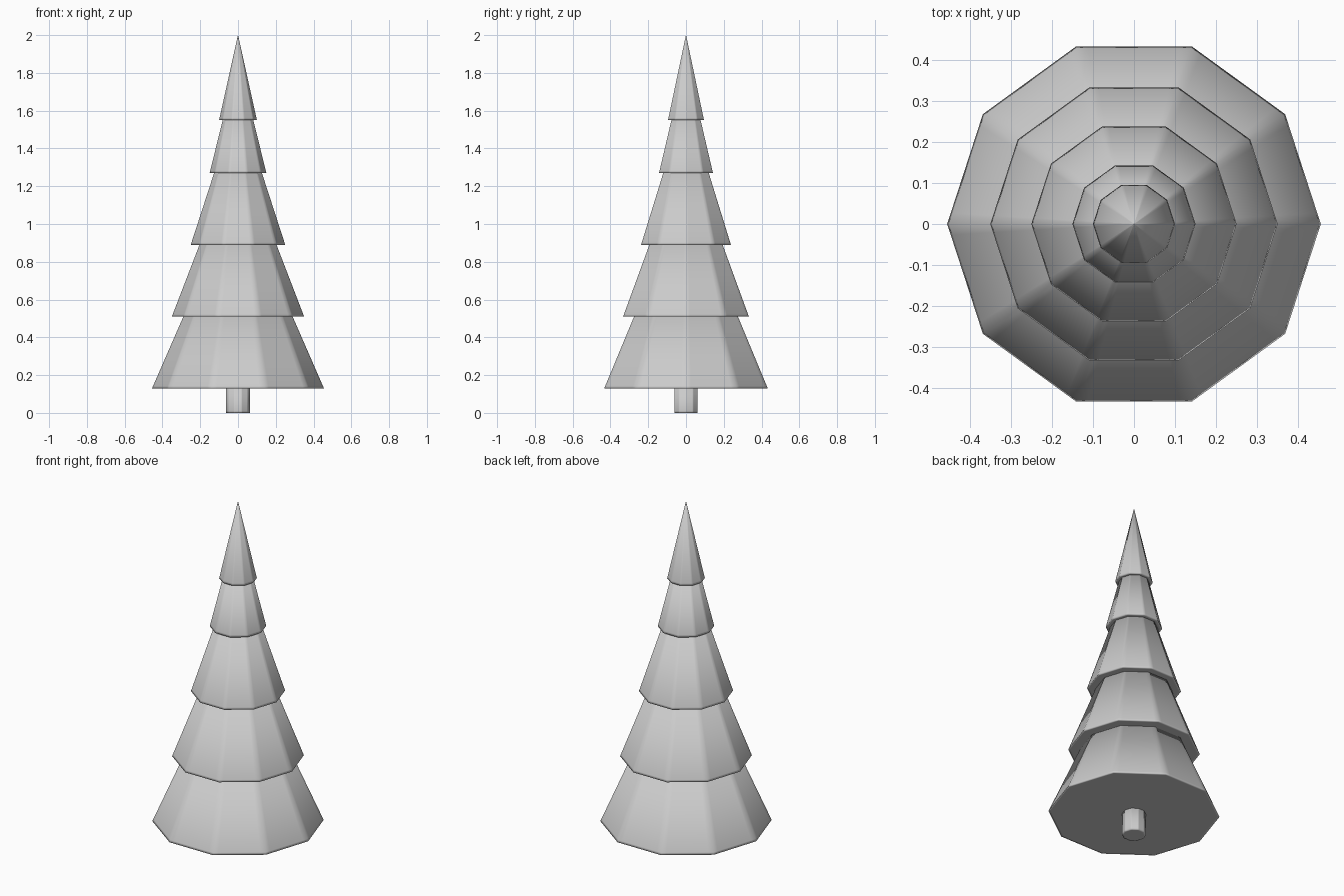
import bpy, bmesh
from math import cos, sin, pi
from mathutils import Vector

cube = bpy.data.objects.get("Cube")
if cube:
    bpy.data.objects.remove(cube, do_unlink=True)

SIDES = 10
SOFT = 0.1       # share of each side used to soften its corners
RIM = 0.012      # width of the softened rim

grey = bpy.data.materials.new("plain grey")
grey.use_nodes = True
colour = (0.6, 0.6, 0.6, 1)
grey.diffuse_color = colour
grey.node_tree.nodes["Principled BSDF"].inputs["Base Color"].default_value = colour


def outline(radius, z):
    """Ten-sided ring with an extra point on each side of every corner."""
    corners = [Vector((radius * cos(2 * pi * i / SIDES),
                       radius * sin(2 * pi * i / SIDES), z)) for i in range(SIDES)]
    points = []
    for i, a in enumerate(corners):
        b = corners[(i + 1) % SIDES]
        points += [a, a.lerp(b, SOFT), a.lerp(b, 1 - SOFT)]
    return points


def lathe(name, profile):
    """Closed solid through (radius, height) rings, from the bottom up."""
    bm = bmesh.new()
    rings = [[bm.verts.new(p) for p in outline(r, z)] for r, z in profile]
    for low, high in zip(rings, rings[1:]):
        for i in range(len(low)):
            j = (i + 1) % len(low)
            bm.faces.new((low[i], low[j], high[j], high[i]))
    bm.faces.new(rings[0][::-1])
    bm.faces.new(rings[-1])
    for face in bm.faces:
        face.smooth = True
    mesh = bpy.data.meshes.new(name)
    bm.to_mesh(mesh)
    bm.free()
    mesh.materials.append(grey)
    obj = bpy.data.objects.new(name, mesh)
    bpy.context.collection.objects.link(obj)
    return obj


def tier(name, r0, z0, r1, z1):
    """Branch tier with a flat underside and a softly shaded rim."""
    t = RIM / (z1 - z0)
    lathe(name, [(r0 - RIM, z0), (r0, z0),
                 (r0 + (r1 - r0) * t, z0 + RIM), (r1, z1)])


# Trunk
lathe("trunk", [(0.053, 0), (0.063, 0), (0.063, 0.01), (0.063, 0.16)])

# Branch tiers, bottom to top
tier("bottom_tier", 0.455, 0.13, 0.287, 0.515)
tier("lower_tier", 0.35, 0.51, 0.202, 0.895)
tier("middle_tier", 0.25, 0.89, 0.125, 1.275)
tier("upper_tier", 0.15, 1.27, 0.08, 1.555)
tier("top_tier", 0.1, 1.55, 0.0005, 2.0)
